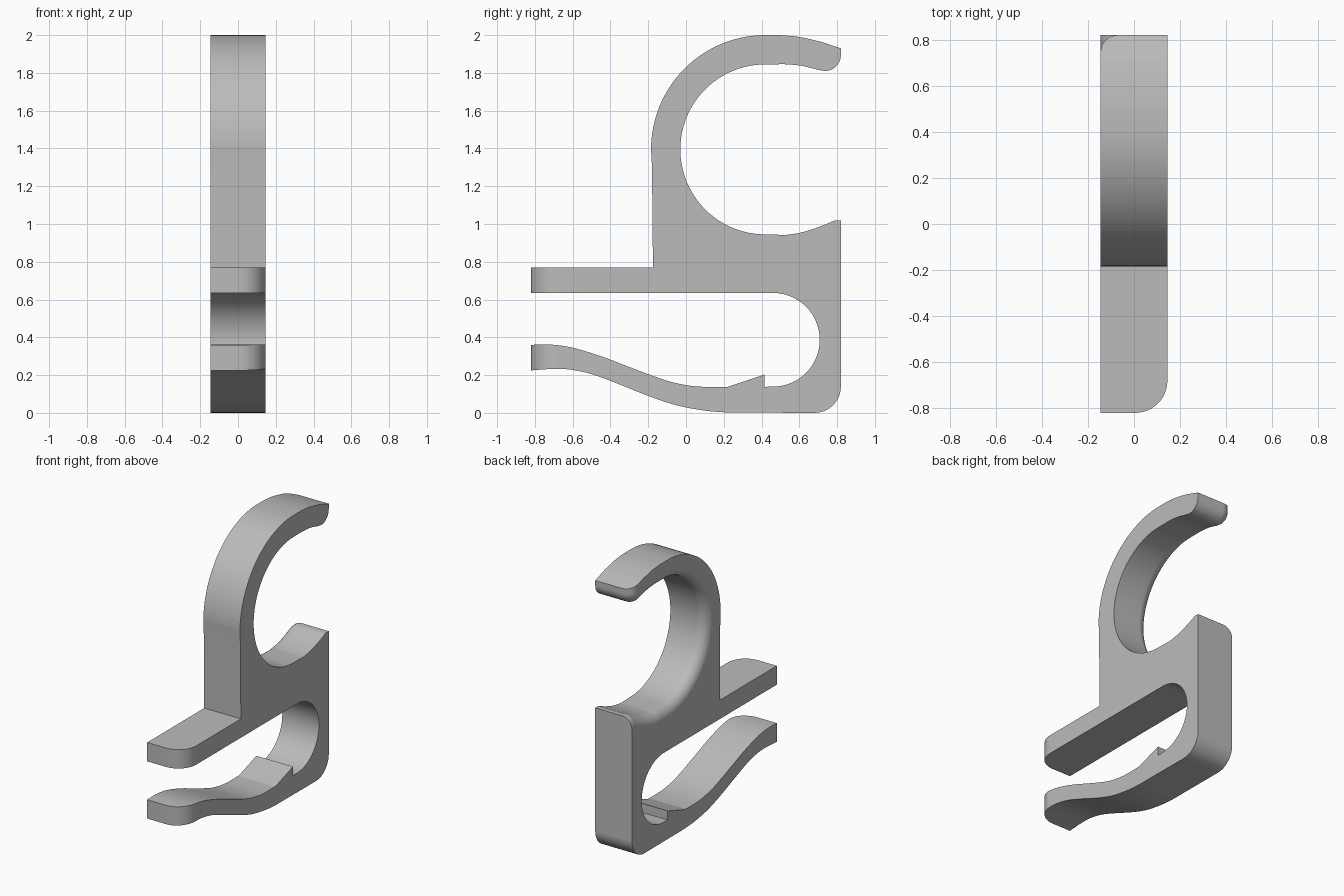
import bpy, bmesh, math
from mathutils import Vector

cube = bpy.data.objects.get("Cube")
if cube:
    bpy.data.objects.remove(cube, do_unlink=True)

HALF = 0.145   # half of the clip's width


def arc(cy, cz, r, a0, a1, n):
    """Points on an arc, angles in degrees."""
    angles = [math.radians(a0 + (a1 - a0) * i / n) for i in range(n + 1)]
    return [(cy + r * math.cos(a), cz + r * math.sin(a)) for a in angles]


def spline(pts, n=5):
    """Smooth curve through a few points."""
    p = [Vector(q) for q in [pts[0]] + pts + [pts[-1]]]
    out = []
    for a, b, c, d in zip(p, p[1:], p[2:], p[3:]):
        for i in range(n):
            t = i / n
            q = 0.5 * (2 * b + (c - a) * t + (2 * a - 5 * b + 4 * c - d) * t ** 2
                       + (3 * b - a - 3 * c + d) * t ** 3)
            out.append(tuple(q))
    return out + [pts[-1]]


def new_object(name, bm):
    bmesh.ops.recalc_face_normals(bm, faces=bm.faces)
    mesh = bpy.data.meshes.new(name)
    bm.to_mesh(mesh)
    bm.free()
    obj = bpy.data.objects.new(name, mesh)
    bpy.context.collection.objects.link(obj)
    return obj


def prism(points, offset):
    """Extrude a closed outline of 3D points."""
    bm = bmesh.new()
    verts = [bm.verts.new(p) for p in points]
    face = bm.faces.new(verts)
    ext = bmesh.ops.extrude_face_region(bm, geom=[face])
    top = [v for v in ext["geom"] if isinstance(v, bmesh.types.BMVert)]
    bmesh.ops.translate(bm, verts=top, vec=offset)
    bmesh.ops.recalc_face_normals(bm, faces=bm.faces)
    return bm, verts


# Outer side: upper prong and back of the hook
outer = [(-0.82, 0.635), (-0.82, 0.77), (-0.175, 0.77), (-0.18, 1.3)]
outer += arc(0.42, 1.395, 0.605, 180, 90, 32)
outer += spline([(0.5, 2.0), (0.6, 1.99), (0.71, 1.966)])

# Inner side of the hook, from the tip round to the lower lip
inner = [(0.82, 1.93)] + arc(0.735, 1.895, 0.085, 0, -90, 10)
inner += spline([(0.7, 1.816), (0.61, 1.838), (0.52, 1.846)], 4)
inner += arc(0.42, 1.395, 0.45, 90, 270, 48)
inner += spline([(0.53, 0.942), (0.61, 0.955), (0.7, 0.983), (0.785, 1.018)], 4)
inner += [(0.82, 1.018)]

# Back corner, springy lower prong with its catch, and the inner bend
lower = arc(0.68, 0.14, 0.14, 0, -90, 12)
lower += spline([(0.22, 0.002), (0.1, 0.012), (-0.05, 0.04), (-0.2, 0.09), (-0.35, 0.15),
                 (-0.5, 0.205), (-0.62, 0.23), (-0.72, 0.232), (-0.82, 0.225)])
lower += spline([(-0.82, 0.36), (-0.72, 0.362), (-0.6, 0.345), (-0.45, 0.3), (-0.3, 0.243),
                 (-0.15, 0.187), (-0.05, 0.157), (0.07, 0.139), (0.22, 0.138)])
lower += [(0.415, 0.203), (0.415, 0.138)]
lower += arc(0.46, 0.387, 0.248, -90, 90, 28)

profile = outer + inner + lower
bm, side = prism([(-HALF, y, z) for y, z in profile], (2 * HALF, 0, 0))

# Rounded inner edge on one side of the hook
chain = side[len(outer):len(outer) + len(inner)]
edges = [bm.edges.get(pair) for pair in zip(chain, chain[1:])]
bmesh.ops.bevel(bm, geom=edges, offset=0.075, offset_type='OFFSET', segments=8,
                profile=0.5, affect='EDGES', clamp_overlap=False)
clip = new_object("clip", bm)

# Plan shape that rounds one corner of both prong tips
plan = [(-0.3, -1), (-0.3, 1), (0.3, 1), (0.3, 0), (HALF, 0)]
plan += arc(HALF - 0.14, -0.68, 0.14, 0, -90, 12) + [(HALF - 0.14, -1)]
bm, _ = prism([(x, y, -0.2) for x, y in plan], (0, 0, 2.5))
cutter = new_object("prong_corner_cutter", bm)
cutter.hide_render = True

cut = clip.modifiers.new("round_prong_corners", 'BOOLEAN')
cut.operation = 'INTERSECT'
cut.solver = 'EXACT'
cut.object = cutter
bpy.context.view_layer.objects.active = clip
for o in bpy.context.selected_objects:
    o.select_set(False)
clip.select_set(True)
bpy.ops.object.modifier_apply(modifier=cut.name)
bpy.data.objects.remove(cutter, do_unlink=True)

# Grey plastic
grey = bpy.data.materials.new("grey_plastic")
grey.use_nodes = True
colour = (0.5, 0.5, 0.5, 1)
grey.diffuse_color = colour
grey.node_tree.nodes["Principled BSDF"].inputs["Base Color"].default_value = colour
clip.data.materials.clear()
clip.data.materials.append(grey)
bpy.ops.object.shade_smooth_by_angle(angle=math.radians(30))
weighted = clip.modifiers.new("flat_sides", 'WEIGHTED_NORMAL')
weighted.keep_sharp = True
